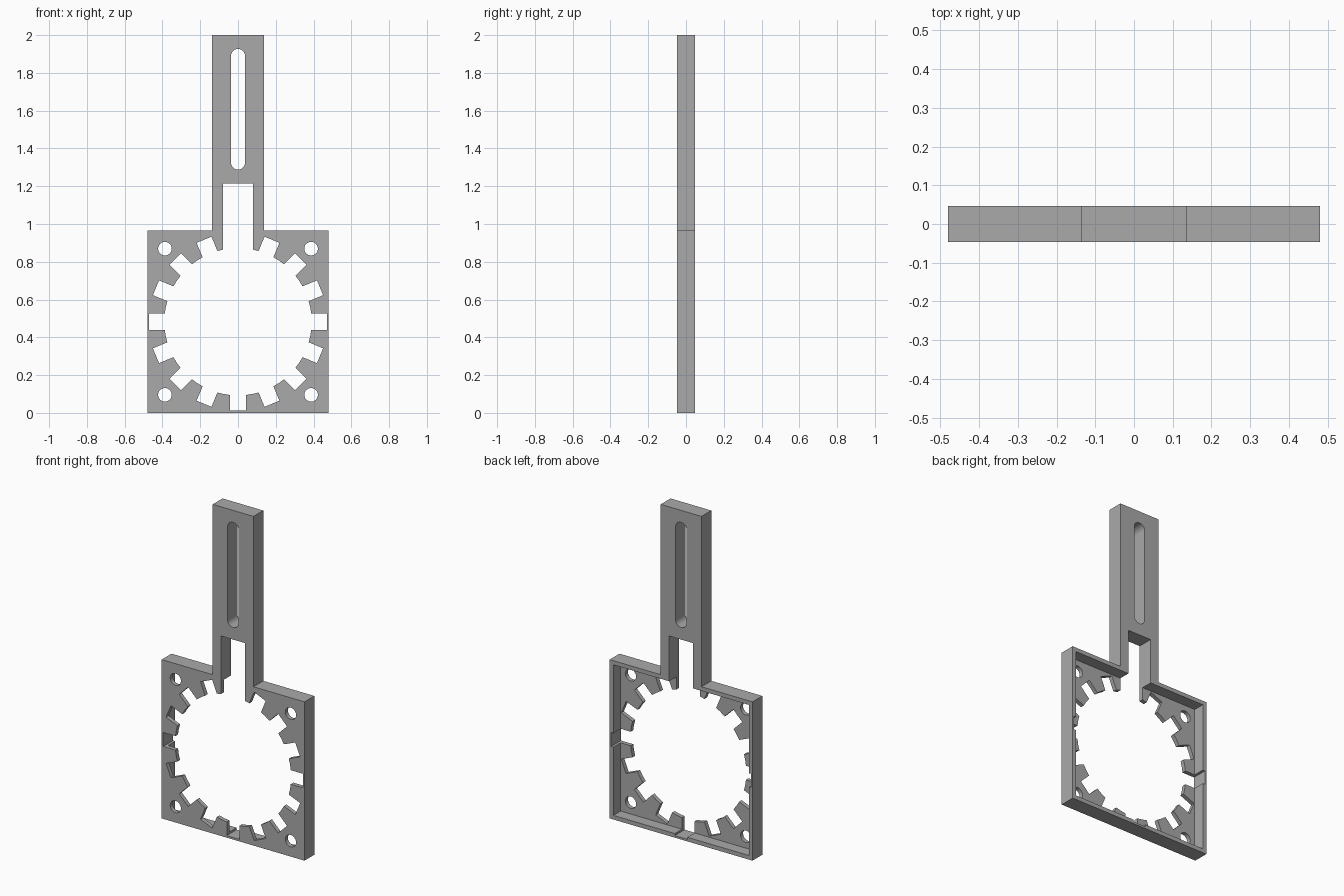
import bpy
import bmesh
from math import cos, sin, pi

if "Cube" in bpy.data.objects:
    bpy.data.objects.remove(bpy.data.objects["Cube"])

HALF_T = 0.047       # half thickness of the bracket
WIDTH = 0.48         # half width of the square frame
TOP = 0.965          # top of the frame
CENTRE = 0.4825      # height of the gear opening's centre
RIM = 0.025          # rim wall and front plate thickness
RADIUS = 0.39        # gear opening
NOTCH_R = 0.47       # outer reach of the notches
NOTCH_W = 0.0425     # half width of a notch
ARM = 0.137          # half width of the arm

grey = bpy.data.materials.new("plain grey")
grey.use_nodes = True
colour = (0.4, 0.4, 0.4, 1)
grey.diffuse_color = colour
grey.node_tree.nodes["Principled BSDF"].inputs["Base Color"].default_value = colour


def prism(name, outline, y0, y1):
    """Extrude an outline of (x, z) points from y0 to y1."""
    bm = bmesh.new()
    face = bm.faces.new([bm.verts.new((x, y0, z)) for x, z in outline])
    new = bmesh.ops.extrude_face_region(bm, geom=[face])["geom"]
    moved = [v for v in new if isinstance(v, bmesh.types.BMVert)]
    bmesh.ops.translate(bm, verts=moved, vec=(0, y1 - y0, 0))
    bmesh.ops.recalc_face_normals(bm, faces=bm.faces)
    mesh = bpy.data.meshes.new(name)
    bm.to_mesh(mesh)
    bm.free()
    mesh.materials.append(grey)
    obj = bpy.data.objects.new(name, mesh)
    bpy.context.collection.objects.link(obj)
    return obj


def rect(x0, x1, z0, z1):
    return [(x0, z0), (x1, z0), (x1, z1), (x0, z1)]


def arc(x, z, r, start, end, n):
    steps = [start + (end - start) * i / n for i in range(n + 1)]
    return [(x + r * cos(a), z + r * sin(a)) for a in steps]


def cut(target, outline, y0=-0.2):
    """Subtract an extruded outline and discard the cutter."""
    cutter = prism("cutter", outline, y0, 0.2)
    cutter.hide_render = True
    mod = target.modifiers.new("cut", "BOOLEAN")
    mod.operation = "DIFFERENCE"
    mod.solver = "EXACT"
    mod.object = cutter
    bpy.context.view_layer.objects.active = target
    bpy.ops.object.modifier_apply(modifier=mod.name)
    bpy.data.objects.remove(cutter)


# Square frame and upright arm as one outline
bracket = prism("slotted_bracket", [
    (-WIDTH, 0), (WIDTH, 0), (WIDTH, TOP), (ARM, TOP),
    (ARM, 2), (-ARM, 2), (-ARM, TOP), (-WIDTH, TOP)], -HALF_T, HALF_T)

# Hollow back, leaving the front plate and a rim
inner = WIDTH - RIM
cut(bracket, rect(-inner, inner, RIM, TOP - RIM), -HALF_T + RIM)

# Round opening and the window running up into the arm
cut(bracket, arc(0, CENTRE, RADIUS, 0, 2 * pi, 64)[:-1])
cut(bracket, rect(-0.08, 0.08, CENTRE, 1.215))

# Radial notches, skipping the one replaced by the window
for k in range(16):
    if k == 4:
        continue
    c, s = cos(k * pi / 8), sin(k * pi / 8)
    cut(bracket, [(u * c - v * s, CENTRE + u * s + v * c)
                  for u, v in rect(0.3, NOTCH_R, -NOTCH_W, NOTCH_W)])

# Corner screw holes
for x in (-0.387, 0.387):
    for z in (CENTRE - 0.387, CENTRE + 0.387):
        cut(bracket, arc(x, z, 0.036, 0, 2 * pi, 32)[:-1])

# Long rounded slot in the arm
cut(bracket, arc(0, 1.89, 0.037, 0, pi, 16) + arc(0, 1.325, 0.037, pi, 2 * pi, 16))

# Smooth the round walls, keep hard edges
bpy.ops.object.select_all(action="DESELECT")
bracket.select_set(True)
bpy.context.view_layer.objects.active = bracket
bpy.ops.object.shade_smooth_by_angle(angle=pi / 6)
